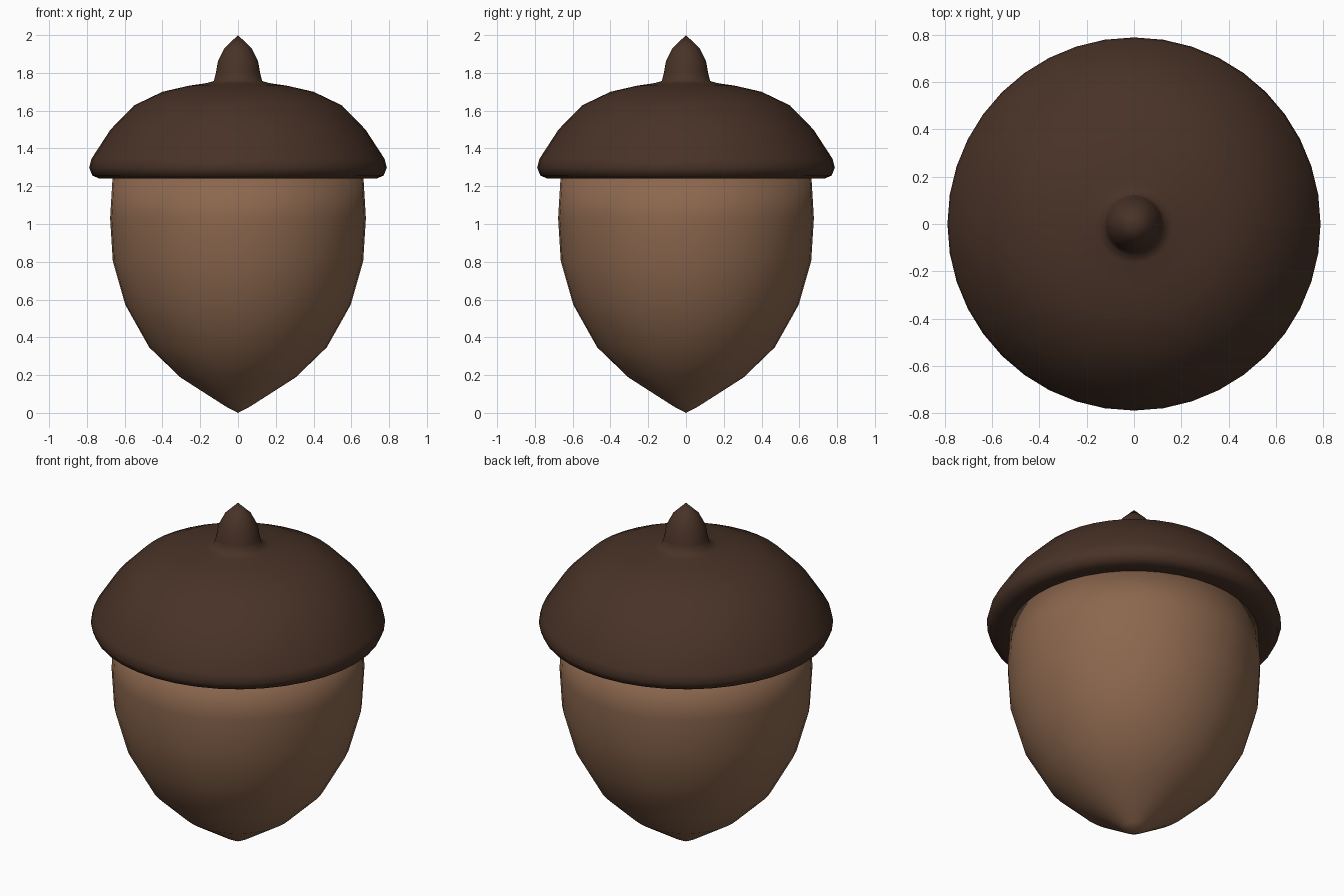
import bpy, bmesh, math

if "Cube" in bpy.data.objects:
    bpy.data.objects.remove(bpy.data.objects["Cube"])

SEGMENTS = 40


def material(name, color):
    m = bpy.data.materials.new(name)
    m.diffuse_color = (*color, 1)
    m.use_nodes = True
    m.node_tree.nodes["Principled BSDF"].inputs["Base Color"].default_value = m.diffuse_color
    return m


def lathe(name, profile, mat):
    """Revolve a (radius, height) profile round the z axis."""
    bm = bmesh.new()
    rings = []
    for r, z in profile:
        if r == 0:
            rings.append([bm.verts.new((0, 0, z))] * SEGMENTS)
        else:
            rings.append([bm.verts.new((r * math.cos(2 * math.pi * i / SEGMENTS),
                                        r * math.sin(2 * math.pi * i / SEGMENTS), z))
                          for i in range(SEGMENTS)])
    for a, b in zip(rings, rings[1:]):
        for i in range(SEGMENTS):
            j = (i + 1) % SEGMENTS
            bm.faces.new(dict.fromkeys((a[i], a[j], b[j], b[i])))
    bmesh.ops.recalc_face_normals(bm, faces=bm.faces)
    for f in bm.faces:
        f.smooth = True
    mesh = bpy.data.meshes.new(name)
    bm.to_mesh(mesh)
    bm.free()
    mesh.materials.append(mat)
    obj = bpy.data.objects.new(name, mesh)
    bpy.context.collection.objects.link(obj)
    return obj


nut_brown = material("nut_brown", (0.262, 0.136, 0.076))
cap_brown = material("dark_cap_brown", (0.065, 0.032, 0.02))

# Nut body, closed inside the cap
lathe("nut", [(0, 0), (0.065, 0.034), (0.305, 0.188), (0.47, 0.347),
              (0.597, 0.573), (0.663, 0.805), (0.677, 1.03), (0.664, 1.25),
              (0, 1.25)], nut_brown)

# Cap with rounded rim, dome and pointed stem in one piece
lathe("cap_and_stem", [(0, 1.242), (0.655, 1.242), (0.735, 1.24), (0.772, 1.258), (0.788, 1.298),
                       (0.776, 1.345), (0.675, 1.5), (0.55, 1.628), (0.4, 1.7),
                       (0.26, 1.732), (0.165, 1.746), (0.128, 1.757), (0.117, 1.8),
                       (0.106, 1.863), (0.072, 1.93), (0, 2.0)], cap_brown)
